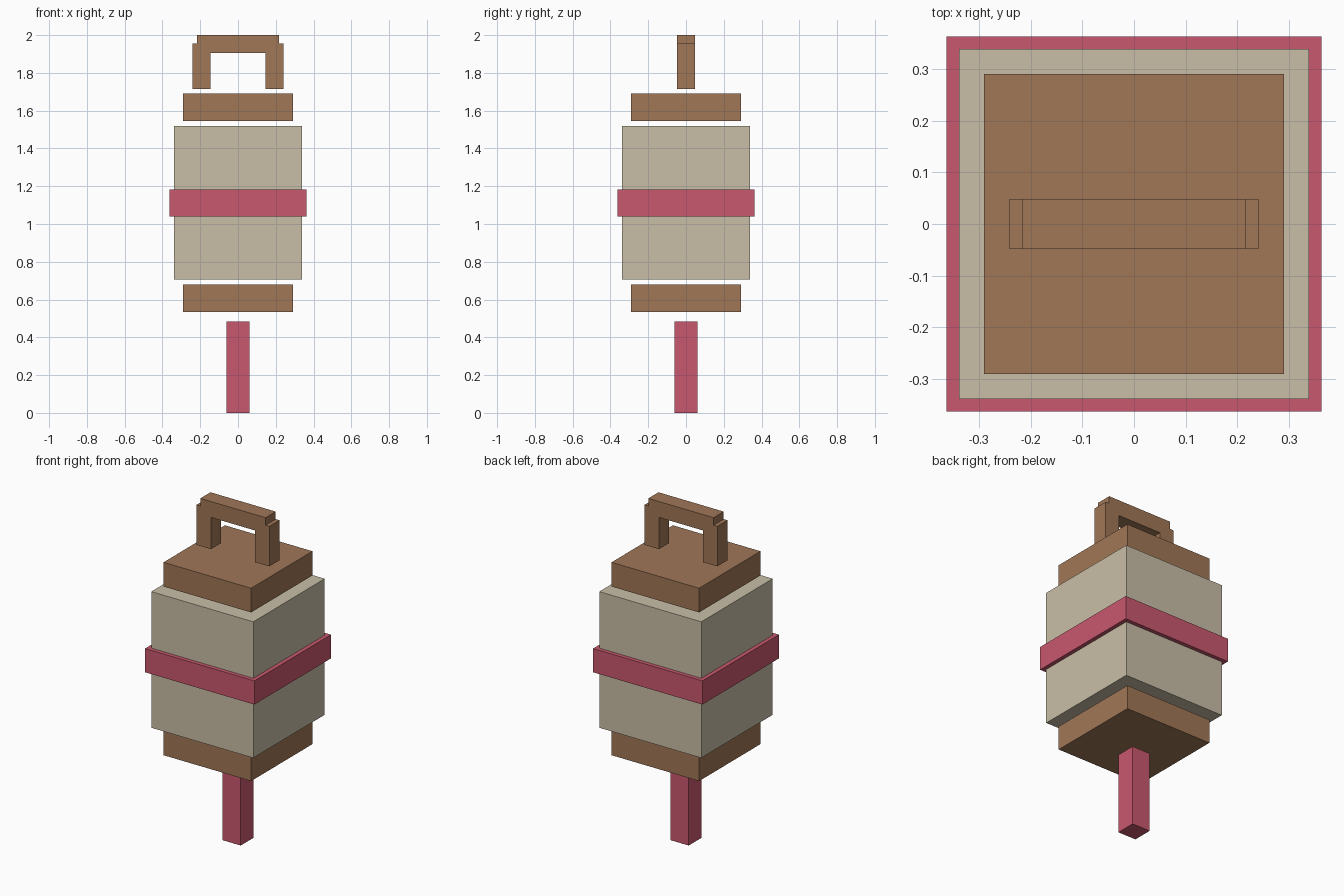
import bpy

cube = bpy.data.objects.get("Cube")
if cube:
    bpy.data.objects.remove(cube, do_unlink=True)


def make_material(name, rgb):
    mat = bpy.data.materials.new(name)
    mat.use_nodes = True
    colour = (*rgb, 1.0)
    mat.diffuse_color = colour
    mat.node_tree.nodes["Principled BSDF"].inputs["Base Color"].default_value = colour
    return mat


def box(name, mat, half_x, half_y, bottom, top, x=0.0):
    """Flat-faced block given by half widths and its bottom and top heights."""
    bpy.ops.mesh.primitive_cube_add(size=2, location=(x, 0, (bottom + top) / 2))
    obj = bpy.context.object
    obj.name = obj.data.name = name
    obj.scale = (half_x, half_y, (top - bottom) / 2)
    bpy.ops.object.transform_apply(location=False, rotation=False, scale=True)
    obj.data.materials.append(mat)
    return obj


brown = make_material("warm brown", (0.352, 0.184, 0.095))
beige = make_material("pale beige", (0.584, 0.521, 0.386))
pink = make_material("rose pink", (0.584, 0.098, 0.156))

# Stem below the body
box("stem", pink, 0.06, 0.06, 0.0, 0.485)

# Body with its band and the two end caps
box("lower_cap", brown, 0.29, 0.29, 0.535, 0.68)
box("body", beige, 0.338, 0.338, 0.705, 1.52)
box("band", pink, 0.362, 0.362, 1.04, 1.182)
box("upper_cap", brown, 0.29, 0.29, 1.545, 1.69)

# Carrying handle: two posts and a raised crossbar
for side, x in (("left", 0.193), ("right", -0.193)):
    box(f"handle_post_{side}", brown, 0.048, 0.048, 1.715, 1.955, x)
box("handle_bar", brown, 0.216, 0.048, 1.905, 2.0)
